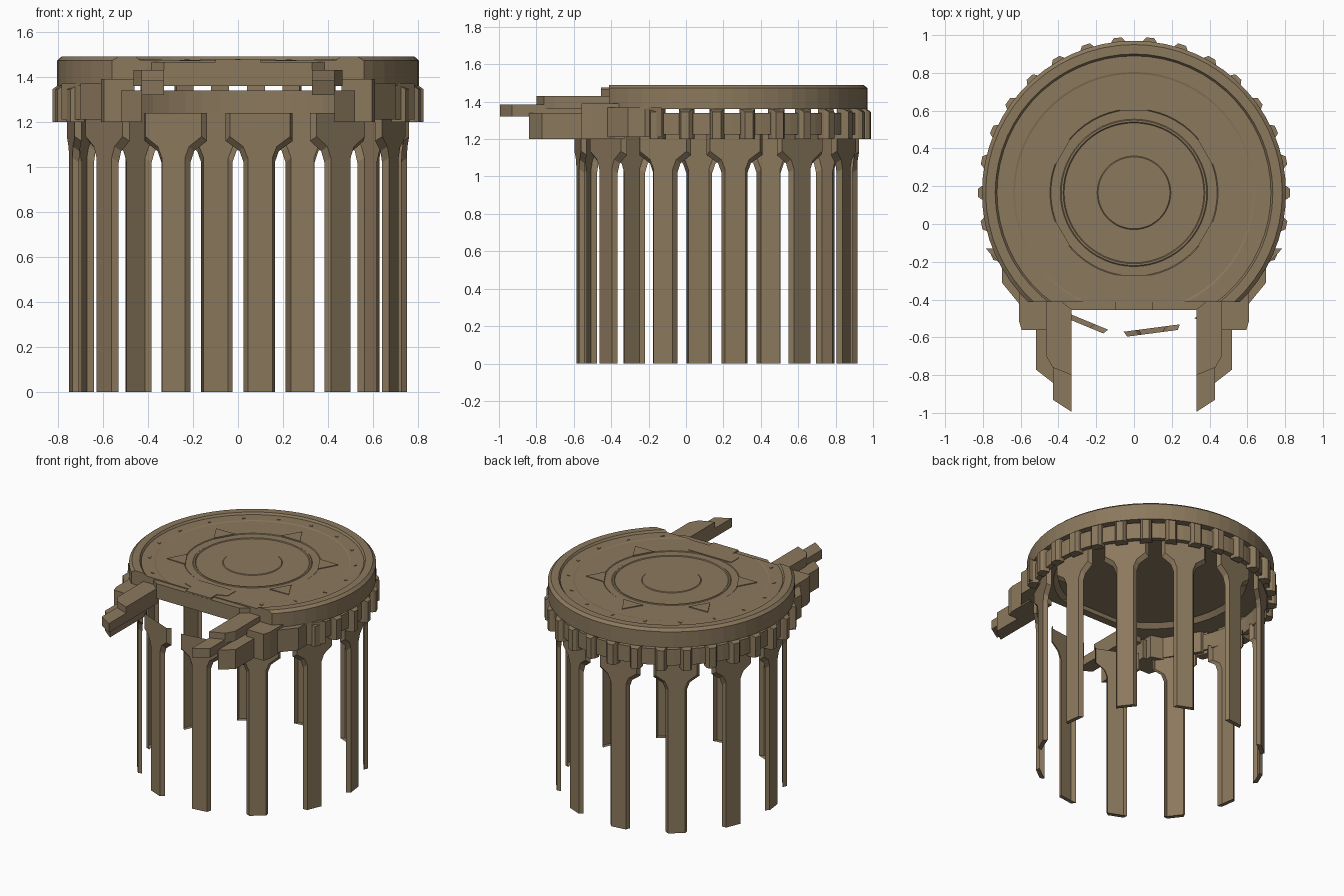
import bpy, bmesh, math
from mathutils import Matrix, Vector

if "Cube" in bpy.data.objects:
    bpy.data.objects.remove(bpy.data.objects["Cube"])

CY = 0.165  # centre of the round deck on y
mat = bpy.data.materials.new("weathered brown")
mat.diffuse_color = (0.26, 0.19, 0.11, 1)
mat.use_nodes = True
mat.node_tree.nodes["Principled BSDF"].inputs["Base Color"].default_value = mat.diffuse_color


def finish(bm, name, normals=True):
    if normals:
        bmesh.ops.recalc_face_normals(bm, faces=bm.faces[:])
    me = bpy.data.meshes.new(name)
    bm.to_mesh(me)
    bm.free()
    me.materials.append(mat)
    ob = bpy.data.objects.new(name, me)
    bpy.context.collection.objects.link(ob)
    return ob


def prism(name, pts, z0, z1, mirror=False):
    bm = bmesh.new()
    for s in ((1, -1) if mirror else (1,)):
        lo = [bm.verts.new((s * x, y, z0)) for x, y in pts]
        hi = [bm.verts.new((s * x, y, z1)) for x, y in pts]
        bm.faces.new(lo)
        bm.faces.new(hi)
        n = len(pts)
        for i in range(n):
            j = (i + 1) % n
            bm.faces.new((lo[i], lo[j], hi[j], hi[i]))
    return finish(bm, name)


def polar(r, deg):
    a = math.radians(deg)
    return (r * math.cos(a), CY + r * math.sin(a))


# Round deck: lathed profile with raised rim and shallow decorative steps
prof = [(0.19, 1.472), (0.195, 1.468), (0.37, 1.468), (0.375, 1.473), (0.385, 1.473),
        (0.39, 1.469), (0.44, 1.469), (0.445, 1.473), (0.63, 1.473), (0.64, 1.476),
        (0.725, 1.476), (0.735, 1.49), (0.785, 1.49), (0.805, 1.472), (0.805, 1.36),
        (0.63, 1.36), (0.60, 1.39), (0.20, 1.39)]
bm = bmesh.new()
N = 60
rings = [[bm.verts.new((*polar(r, 360 * k / N), z)) for k in range(N)] for r, z in prof]
for a, b in zip(rings, rings[1:]):
    for k in range(N):
        bm.faces.new((a[k], a[(k + 1) % N], b[(k + 1) % N], b[k]))
bm.faces.new(rings[0])
bm.faces.new(rings[-1])
cut = bmesh.ops.bisect_plane(bm, geom=bm.verts[:] + bm.edges[:] + bm.faces[:],
                             plane_co=(0, -0.412, 0), plane_no=(0, -1, 0), clear_outer=True)
edges = [e for e in cut["geom_cut"] if isinstance(e, bmesh.types.BMEdge)]
bmesh.ops.edgeloop_fill(bm, edges=edges)
finish(bm, "round_deck")

# Front lip of the deck and its panel
prism("deck_front_lip", [(-0.40, -0.40), (-0.33, -0.455), (0.33, -0.455), (0.40, -0.40)], 1.36, 1.467)
prism("deck_front_panel", [(-0.17, -0.27), (-0.17, -0.36), (-0.10, -0.385), (-0.10, -0.454),
                           (0.10, -0.454), (0.10, -0.385), (0.17, -0.36), (0.17, -0.27)], 1.466, 1.477)

# Star points on the deck
for i, deg in enumerate((-30, 30, 90, 150, 210)):
    prism("star_point_%d" % i, [polar(0.44, deg - 10), polar(0.56, deg), polar(0.44, deg + 10)],
          1.468, 1.478)

# Small studs around the deck
for i in range(18):
    deg = 90 + i * 20
    if abs(i - 9) > 1:
        x, y = polar(0.67, deg)
        prism("stud_%d" % i, [(x + 0.014 * math.cos(math.radians(deg + t)),
                               y + 0.014 * math.sin(math.radians(deg + t))) for t in (0, 120, 240)],
              1.474, 1.48)

# Collar below the deck, open at the front
bm = bmesh.new()
prev = None
A0, A1 = -36, 216
for k in range(43):
    deg = A0 + (A1 - A0) * k / 42
    sec = [bm.verts.new((*polar(r, deg), z)) for r, z in
           ((0.755, 1.225), (0.79, 1.225), (0.79, 1.34), (0.755, 1.34))]
    if prev:
        for i in range(4):
            j = (i + 1) % 4
            bm.faces.new((prev[i], prev[j], sec[j], sec[i]))
    else:
        bm.faces.new(sec)
    prev = sec
bm.faces.new(prev)
finish(bm, "collar")

# Teeth on the collar
bm = bmesh.new()
for k in range(-2, 18):
    M = Matrix.Translation((0, CY, 0)) @ Matrix.Rotation(math.radians(12 * k), 4, 'Z')
    sec = [(0.765, -0.04), (0.805, -0.036), (0.825, -0.022),
           (0.825, 0.022), (0.805, 0.036), (0.765, 0.04)]
    lo = [bm.verts.new(M @ Vector((x, y, 1.2))) for x, y in sec]
    hi = [bm.verts.new(M @ Vector((x, y, 1.36 if x < 0.82 else 1.345))) for x, y in sec]
    bm.faces.new(lo)
    bm.faces.new(hi)
    for i in range(6):
        j = (i + 1) % 6
        bm.faces.new((lo[i], lo[j], hi[j], hi[i]))
finish(bm, "collar_teeth")

# Twelve flared legs: a front plate with splayed side flanges, open at the back
front = [(0.055, 0), (0.055, 1.04), (0.075, 1.09), (0.135, 1.135), (0.135, 1.24)]
back = [(0.07, 0), (0.07, 1.02), (0.088, 1.07), (0.15, 1.115), (0.15, 1.24)]
for k in range(12):
    M = Matrix.Translation((0, CY, 0)) @ Matrix.Rotation(math.radians(7.5 + 30 * k), 4, 'Z')
    bm = bmesh.new()
    cols = [[bm.verts.new(M @ Vector((s * w, -r, z))) for w, z in p]
            for s, r, p in ((-1, 0.722, back), (-1, 0.75, front), (1, 0.75, front), (1, 0.722, back))]
    for a, b in zip(cols, cols[1:]):
        for i in range(4):
            bm.faces.new((a[i], b[i], b[i + 1], a[i + 1]))
    bm.faces.new([c[0] for c in reversed(cols)])
    finish(bm, "leg_%d" % k, normals=False)

# Stepped front arms, mirrored left and right
prism("arm_shoulder", [(0.785, -0.13), (0.70, -0.22), (0.70, -0.31), (0.61, -0.42),
                       (0.50, -0.42), (0.68, -0.13)], 1.21, 1.37, True)
prism("arm_outer_block", [(0.61, -0.33), (0.61, -0.51), (0.595, -0.56),
                          (0.46, -0.56), (0.46, -0.38)], 1.2, 1.39, True)
prism("arm_lower_beam", [(0.43, -0.42), (0.52, -0.42), (0.52, -0.77), (0.43, -0.84)], 1.2, 1.34, True)
prism("arm_upper_block", [(0.33, -0.41), (0.465, -0.41), (0.465, -0.70),
                          (0.43, -0.76), (0.33, -0.80)], 1.36, 1.43, True)
prism("arm_tip_beam", [(0.33, -0.44), (0.43, -0.44), (0.43, -0.93), (0.33, -0.995)], 1.32, 1.385, True)
